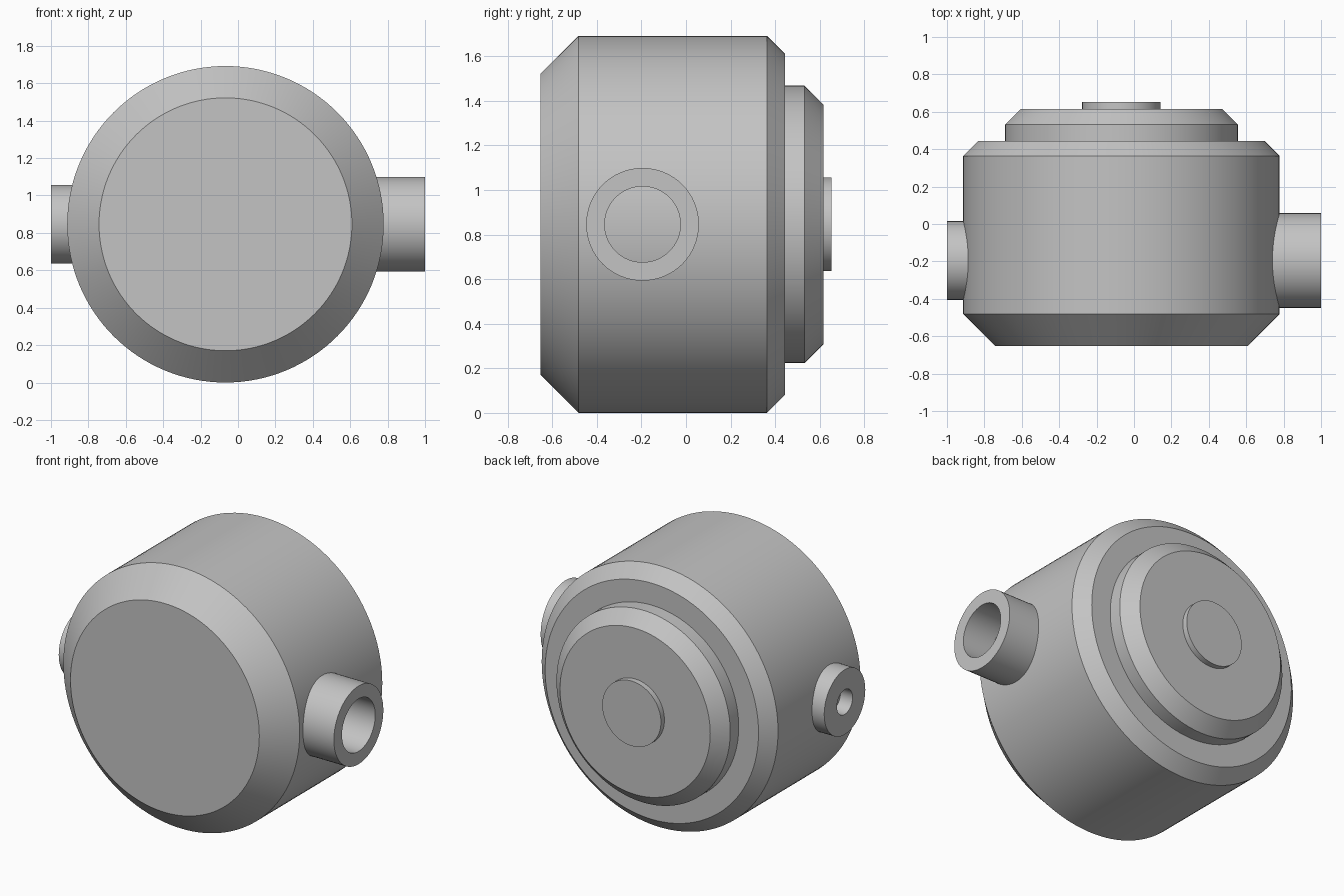
import bpy, bmesh, math
from mathutils import Matrix

cube = bpy.data.objects.get("Cube")
if cube:
    bpy.data.objects.remove(cube, do_unlink=True)

grey = bpy.data.materials.new("plain_grey")
grey.use_nodes = True
grey.diffuse_color = (0.55, 0.55, 0.55, 1)
grey.node_tree.nodes["Principled BSDF"].inputs["Base Color"].default_value = (0.55, 0.55, 0.55, 1)

RADIUS = 0.846
CENTRE_X = -0.067
PORT_Y = -0.195


def lathe(name, profile, matrix, closed=False, segments=128):
    """Spin (radius, height) points round local z; ends are capped unless closed."""
    bm = bmesh.new()
    rings = []
    for r, h in profile:
        rings.append([bm.verts.new((r * math.cos(a), r * math.sin(a), h))
                      for a in (2 * math.pi * i / segments for i in range(segments))])
    pairs = list(zip(rings, rings[1:]))
    if closed:
        pairs.append((rings[-1], rings[0]))
    else:
        bm.faces.new(rings[0])
        bm.faces.new(rings[-1])
    for low, high in pairs:
        for i in range(segments):
            j = (i + 1) % segments
            bm.faces.new((low[i], low[j], high[j], high[i]))
    bmesh.ops.recalc_face_normals(bm, faces=bm.faces)
    mesh = bpy.data.meshes.new(name)
    bm.to_mesh(mesh)
    bm.free()
    mesh.materials.append(grey)
    obj = bpy.data.objects.new(name, mesh)
    obj.matrix_world = matrix
    bpy.context.collection.objects.link(obj)
    bpy.ops.object.select_all(action='DESELECT')
    obj.select_set(True)
    bpy.context.view_layer.objects.active = obj
    bpy.ops.object.shade_smooth_by_angle(angle=math.radians(30))
    return obj


# Local z of the housing runs from front to back
to_back = Matrix.Translation((CENTRE_X, 0, RADIUS)) @ Matrix.Rotation(-math.pi / 2, 4, 'X')

# Chamfered drum, stepped back cover and centre button
lathe("housing", [
    (0.676, -0.652), (RADIUS, -0.482),
    (RADIUS, 0.363), (0.764, 0.445),
    (0.622, 0.445), (0.622, 0.532), (0.538, 0.616),
    (0.21, 0.616), (0.21, 0.652)], to_back)


# Hollow side ports, with bores ending at the drum wall
def port(name, side, outer, inner):
    root = 0.6
    matrix = (Matrix.Translation((side * root, PORT_Y, RADIUS))
              @ Matrix.Rotation(side * math.pi / 2, 4, 'Y'))
    length = 1 - root
    lathe(name, [(inner, 0), (outer, 0), (outer, length), (inner, length)],
          matrix, closed=True, segments=64)


port("large_port", 1, 0.253, 0.17)
port("small_port", -1, 0.21, 0.08)
